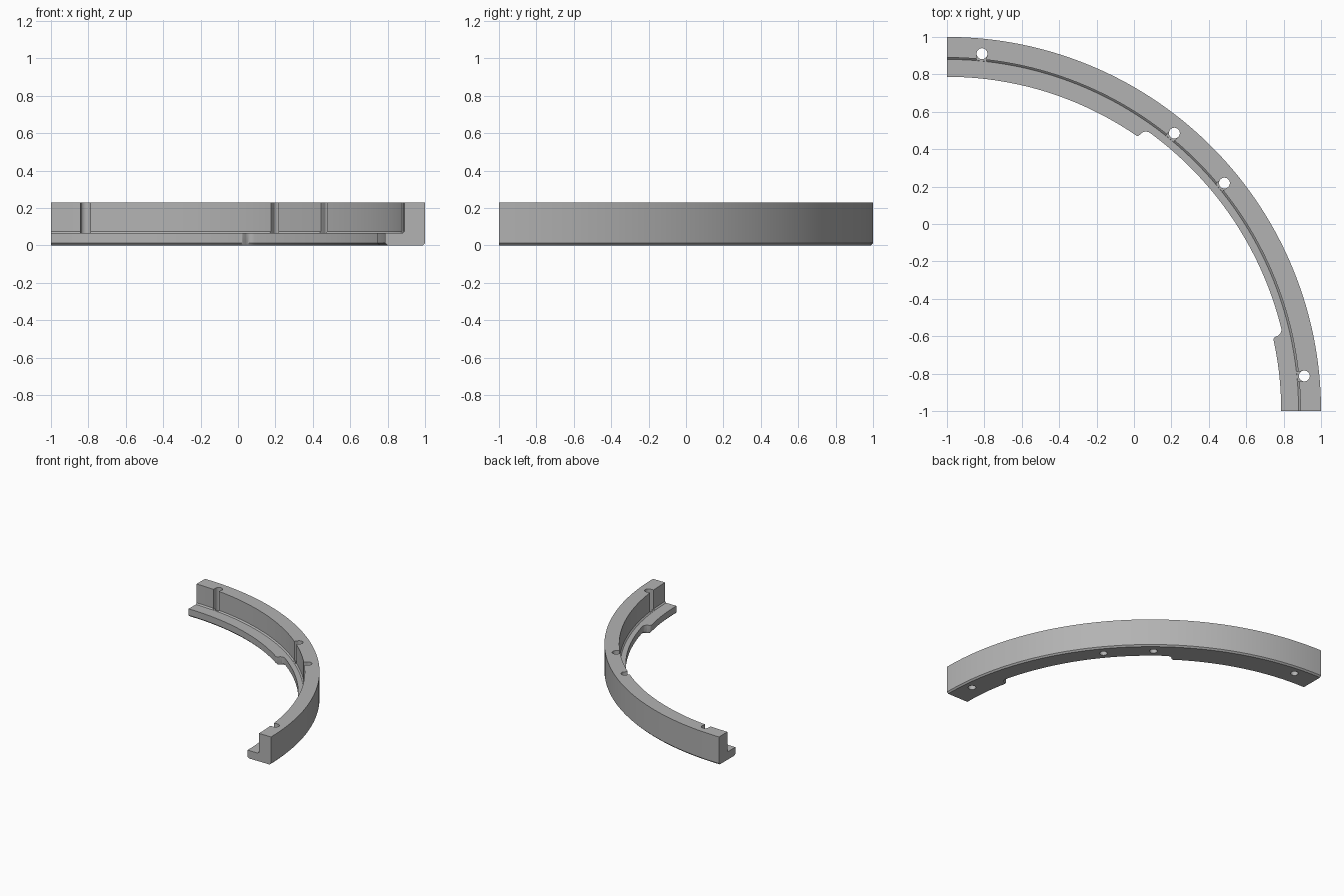
import bpy, bmesh, math
from mathutils import Matrix, Vector

cube = bpy.data.objects.get("Cube")
if cube:
    bpy.data.objects.remove(cube, do_unlink=True)

CENTRE = -1.0          # the arc's centre lies on the (-x, -y) corner
OUTER, WALL, HOLE_R = 2.0, 1.89, 1.92
HEIGHT, LEDGE, BEVEL = 0.23, 0.065, 0.012
LIP, RELIEF = 1.787, 1.841
MIDDLE = 33.9          # centre of the relieved stretch, in degrees

grey = bpy.data.materials.new("grey")
grey.use_nodes = True
colour = (0.45, 0.45, 0.45, 1)
grey.diffuse_color = colour
grey.node_tree.nodes["Principled BSDF"].inputs["Base Color"].default_value = colour


def add_object(name, bm):
    bmesh.ops.recalc_face_normals(bm, faces=bm.faces)
    mesh = bpy.data.meshes.new(name)
    bm.to_mesh(mesh)
    bm.free()
    mesh.materials.append(grey)
    obj = bpy.data.objects.new(name, mesh)
    bpy.context.collection.objects.link(obj)
    return obj


def step_outline():
    """Rounded step from lip to relief as (degrees, radius)."""
    tight, wide = 0.012, 0.036
    points = []
    for i in range(6):                       # convex corner of the lip
        a = math.pi / 2 * i / 5
        points.append((tight * math.sin(a), LIP + tight * (1 - math.cos(a))))
    for i in range(9):                       # hollow corner of the relief
        a = math.pi / 2 * i / 8
        points.append((tight + 0.003 + wide * (1 - math.cos(a)),
                       RELIEF - wide * (1 - math.sin(a))))
    return [(21.6 - math.degrees(s / LIP), r) for s, r in points]


# Inner edge of the ledge around the quarter turn
step = step_outline()
edge = [(MIDDLE - d, r) for d, r in step] + [(MIDDLE + d, r) for d, r in step]
for i in range(91):
    offset = abs(i - MIDDLE)
    if offset > 21.8:
        edge.append((i, LIP))
    elif offset < 19.5:
        edge.append((i, RELIEF))
edge.sort()

# Sweep the L-shaped section along the arc
bm = bmesh.new()
rings = []
for degrees, inner in edge:
    a = math.radians(degrees)
    section = [(inner + BEVEL, 0), (OUTER - BEVEL, 0), (OUTER, BEVEL),
               (OUTER, HEIGHT), (WALL, HEIGHT), (WALL, LEDGE + 0.01),
               (WALL - 0.01, LEDGE), (inner, LEDGE), (inner, BEVEL)]
    rings.append([bm.verts.new((CENTRE + r * math.cos(a),
                                CENTRE + r * math.sin(a), z))
                  for r, z in section])
for ring, after in zip(rings, rings[1:]):
    for i in range(len(ring)):
        j = (i + 1) % len(ring)
        bm.faces.new((ring[i], ring[j], after[j], after[i]))
bm.faces.new(rings[0])
bm.faces.new(rings[-1])
arc = add_object("quarter_ring", bm)


def cut(obj, name, bm):
    cutter = add_object(name, bm)
    cutter.hide_render = True
    mod = obj.modifiers.new(name, "BOOLEAN")
    mod.operation = "DIFFERENCE"
    mod.solver = "EXACT"
    mod.object = cutter
    bpy.context.view_layer.objects.active = obj
    bpy.ops.object.modifier_apply(modifier=name)
    bpy.data.objects.remove(cutter, do_unlink=True)


# Bolt holes, each with a channel open to the inside above the ledge
for degrees in (5.6, 39.4, 50.7, 84.4):
    turn = (Matrix.Translation((CENTRE, CENTRE, 0))
            @ Matrix.Rotation(math.radians(degrees), 4, "Z"))
    bm = bmesh.new()
    bmesh.ops.create_cone(bm, cap_ends=True, segments=32, radius1=0.029,
                          radius2=0.029, depth=1,
                          matrix=turn @ Matrix.Translation((HOLE_R, 0, 0.1)))
    cut(arc, "bolt_hole", bm)
    bm = bmesh.new()
    place = Matrix.Translation((HOLE_R - 0.03, 0, LEDGE + 0.101))
    bmesh.ops.create_cube(bm, size=1, matrix=turn @ place
                          @ Matrix.Diagonal((0.06, 0.054, 0.2, 1)))
    cut(arc, "hole_channel", bm)

# Smooth shading with crisp edges
bpy.ops.object.select_all(action="DESELECT")
arc.select_set(True)
bpy.context.view_layer.objects.active = arc
bpy.ops.object.shade_smooth_by_angle(angle=math.radians(30))
